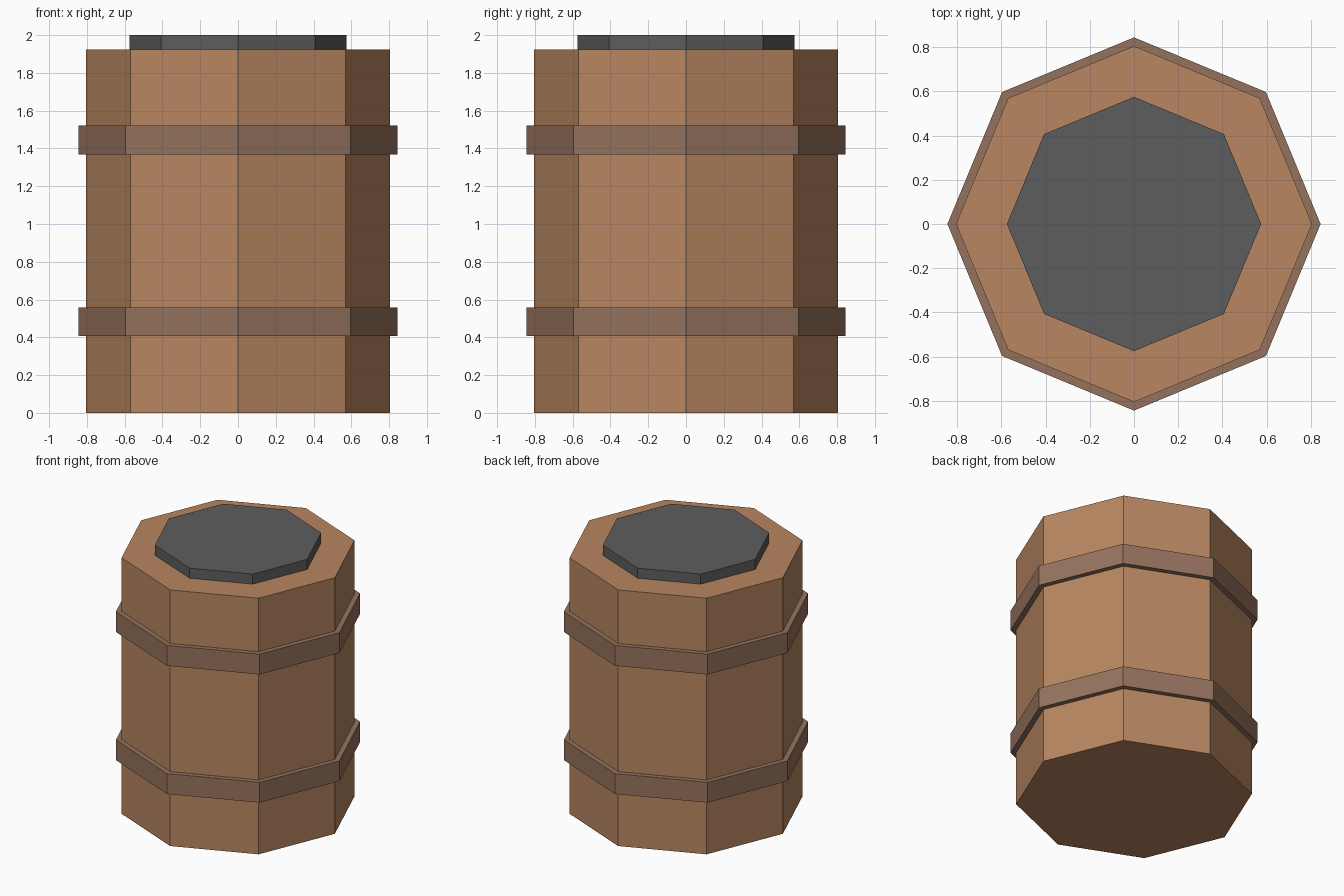
import bpy

if "Cube" in bpy.data.objects:
    bpy.data.objects.remove(bpy.data.objects["Cube"])

SIDES = 8


def material(name, rgb):
    mat = bpy.data.materials.new(name)
    mat.diffuse_color = (*rgb, 1.0)
    mat.use_nodes = True
    mat.node_tree.nodes["Principled BSDF"].inputs["Base Color"].default_value = mat.diffuse_color
    return mat


def octagon(name, radius, z_bottom, z_top, mat):
    """Flat-shaded eight-sided prism with corners on the x and y axes."""
    bpy.ops.mesh.primitive_cylinder_add(
        vertices=SIDES, radius=radius, depth=z_top - z_bottom,
        location=(0, 0, (z_bottom + z_top) / 2))
    obj = bpy.context.object
    obj.name = name
    obj.data.materials.append(mat)
    return obj


wood = material("wood", (0.48, 0.24, 0.12))
band = material("band", (0.30, 0.17, 0.11))
dark = material("dark_lid", (0.11, 0.11, 0.11))

# Barrel body
octagon("barrel_body", 0.805, 0.0, 1.924, wood)

# Hoops around the body
for name, z0 in (("lower_hoop", 0.406), ("upper_hoop", 1.369)):
    octagon(name, 0.844, z0, z0 + 0.153, band)

# Raised lid
octagon("lid", 0.575, 1.924, 2.0, dark)
